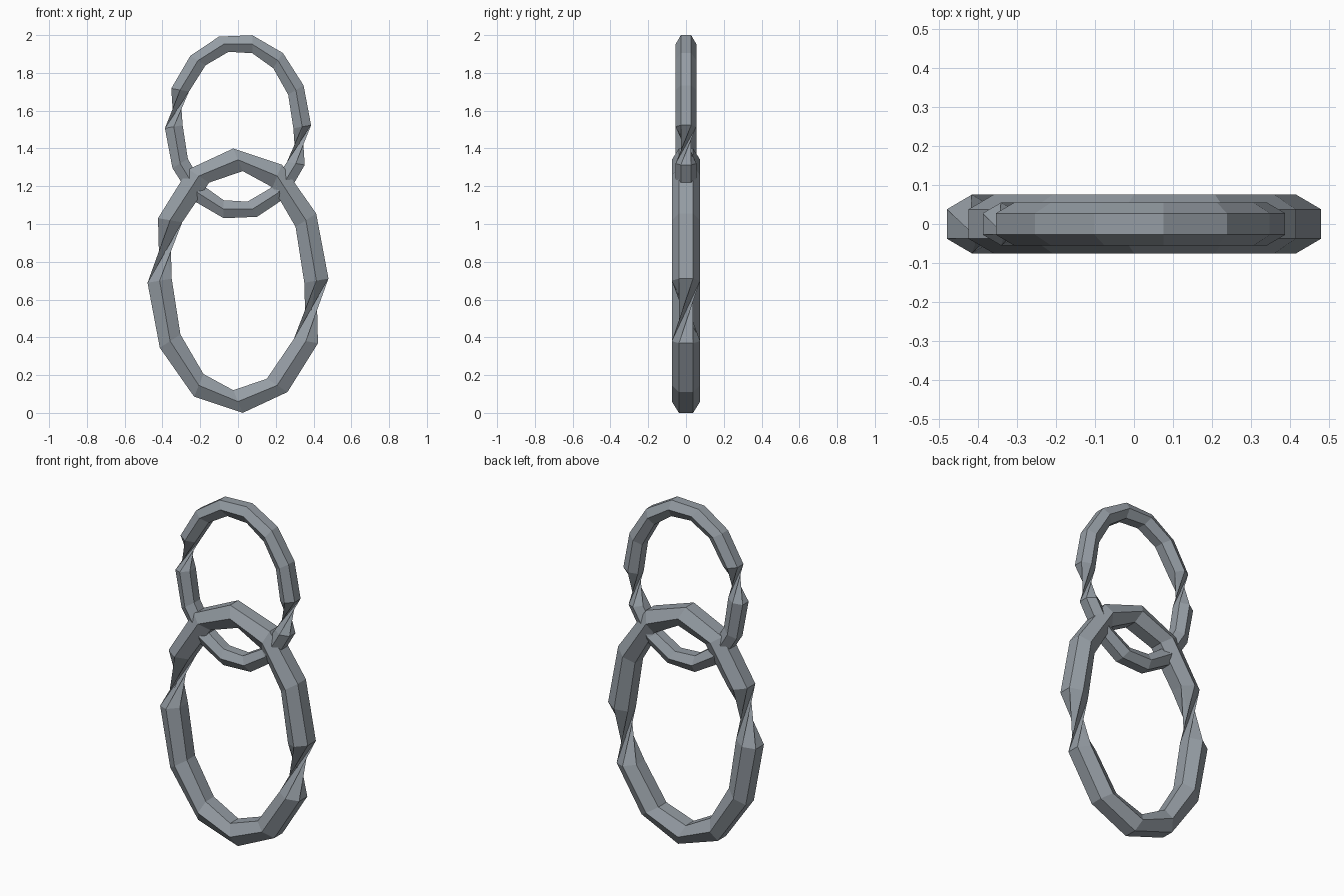
import bpy, bmesh, math
from mathutils import Vector

if "Cube" in bpy.data.objects:
    bpy.data.objects.remove(bpy.data.objects["Cube"])

SIDES = 6  # hexagonal link section

steel = bpy.data.materials.new("steel_grey")
steel.diffuse_color = (0.30, 0.335, 0.37, 1)
steel.use_nodes = True
steel.node_tree.nodes["Principled BSDF"].inputs["Base Color"].default_value = steel.diffuse_color


def chain_link(name, centre_z, rx, rz, count, radius):
    """Oval link in the xz plane; its section turns half round on each flank."""
    path = []
    for i in range(count):
        a = math.tau * i / count
        path.append(Vector((rx * math.cos(a), 0, centre_z + rz * math.sin(a))))

    bm = bmesh.new()
    rings = []
    for i, p in enumerate(path):
        tangent = (path[(i + 1) % count] - p).normalized()
        side = Vector((0, 0, 1)).cross(tangent).normalized()
        up = tangent.cross(side)
        ring = []
        for k in range(SIDES):
            a = math.tau * k / SIDES
            ring.append(bm.verts.new(p + radius * (math.cos(a) * side + math.sin(a) * up)))
        rings.append(ring)

    half = count // 2
    for i in range(count):
        r0, r1 = rings[i], rings[(i + 1) % count]
        for k in range(SIDES):
            m = (k + 1) % SIDES
            if i % half == half - 1:  # twisted stretch, split along one diagonal
                bm.faces.new((r0[k], r0[m], r1[k]))
                bm.faces.new((r0[m], r1[m], r1[k]))
            else:
                bm.faces.new((r0[k], r0[m], r1[m], r1[k]))

    mesh = bpy.data.meshes.new(name)
    bm.to_mesh(mesh)
    bm.free()
    mesh.materials.append(steel)
    obj = bpy.data.objects.new(name, mesh)
    bpy.context.collection.objects.link(obj)
    return obj


# Large lower link and slimmer upper link
chain_link("lower_link", 0.70, 0.415, 0.64, 12, 0.075)
chain_link("upper_link", 1.515, 0.34, 0.448, 14, 0.055)
